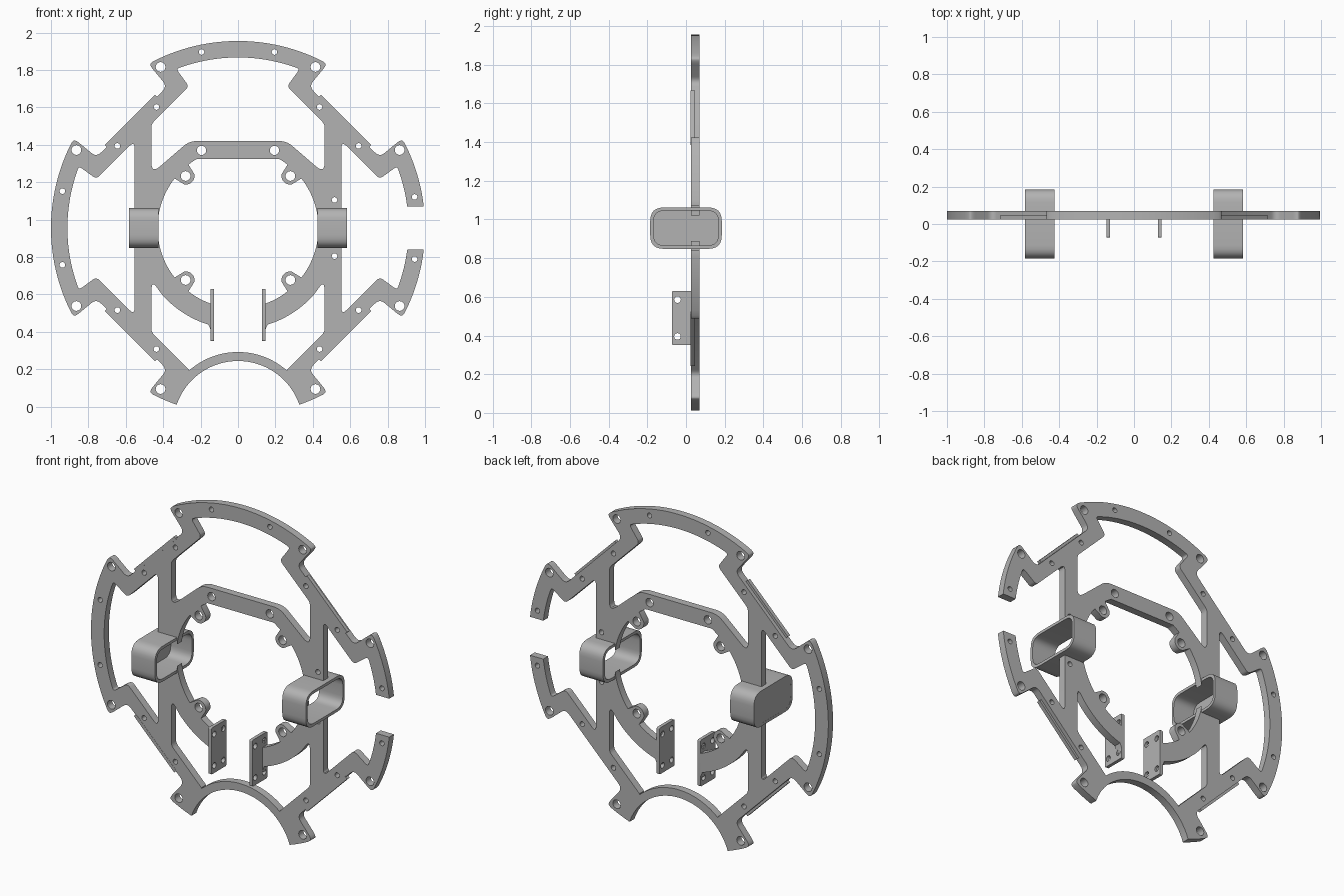
import bpy, bmesh
from math import sin, cos, radians, sqrt, pi
from mathutils import Matrix, Vector

old = bpy.data.objects.get("Cube")
if old:
    bpy.data.objects.remove(old, do_unlink=True)

grey = bpy.data.materials.new("plain grey")
grey.use_nodes = True
grey.diffuse_color = (0.45, 0.45, 0.45, 1)
grey.node_tree.nodes["Principled BSDF"].inputs["Base Color"].default_value = (0.45, 0.45, 0.45, 1)

MID = 0.955                      # height of the frame centre
PLATE_Y, PLATE_HALF = 0.0475, 0.0225


# ---- profile helpers: points are (x, height[, corner size]) ----
def arc(r, a, b, cz=0.0, step=2.0):
    n = max(2, int(abs(b - a) / step) + 1)
    return [(r * cos(radians(a + (b - a) * i / n)),
             cz + r * sin(radians(a + (b - a) * i / n))) for i in range(n + 1)]


def circle(x, z, r):
    return [(x + r * cos(2 * pi * i / 20), z + r * sin(2 * pi * i / 20)) for i in range(20)]


def flip(pts, sx, sz):
    """Mirror a path; one mirror also reverses it so it keeps its direction."""
    out = [(p[0] * sx, p[1] * sz, *p[2:]) for p in pts]
    return out[::-1] if sx * sz < 0 else out


def rounded(pts):
    """Round every corner that has a corner size, and drop doubled points."""
    out = []
    for i, p in enumerate(pts):
        c = Vector(p[:2])
        if len(p) < 3:
            new = [c]
        else:
            a, b = Vector(pts[i - 1][:2]), Vector(pts[(i + 1) % len(pts)][:2])
            s = c + (a - c).normalized() * min(p[2], (a - c).length * 0.48)
            e = c + (b - c).normalized() * min(p[2], (b - c).length * 0.48)
            new = [s * (1 - t) ** 2 + c * 2 * t * (1 - t) + e * t * t
                   for t in (k / 6 for k in range(7))]
        out += [v for v in new if not out or (v - out[-1]).length > 1e-4]
    if (out[0] - out[-1]).length < 1e-4:
        out.pop()
    return out


def box_path(w, h, r):
    return [(-w, -h, r), (w, -h, r), (w, h, r), (-w, h, r)]


def slab(name, loops, half, matrix):
    """Solid plate from an outline and its holes."""
    cu = bpy.data.curves.new(name, 'CURVE')
    cu.dimensions, cu.fill_mode, cu.extrude = '2D', 'BOTH', half
    for loop in loops:
        pts = rounded(loop)
        sp = cu.splines.new('POLY')
        sp.points.add(len(pts) - 1)
        for q, v in zip(sp.points, pts):
            q.co = (v.x, v.y, 0, 1)
        sp.use_cyclic_u = True
    tmp = bpy.data.objects.new(name + "_profile", cu)
    bpy.context.collection.objects.link(tmp)
    dg = bpy.context.evaluated_depsgraph_get()
    me = bpy.data.meshes.new_from_object(tmp.evaluated_get(dg))
    bpy.data.objects.remove(tmp, do_unlink=True)
    bm = bmesh.new()
    bm.from_mesh(me)
    bmesh.ops.remove_doubles(bm, verts=bm.verts, dist=1e-5)
    bm.transform(matrix)
    bmesh.ops.recalc_face_normals(bm, faces=bm.faces)
    bm.to_mesh(me)
    bm.free()
    me.name = name
    me.materials.clear()
    me.materials.append(grey)
    ob = bpy.data.objects.new(name, me)
    bpy.context.collection.objects.link(ob)
    return ob


def upright(y):                  # profile seen from the front
    return Matrix.Translation((0, y, MID)) @ Matrix.Rotation(pi / 2, 4, 'X')


def sideways(x, y, z):           # profile seen from the side
    return Matrix(((0, 0, 1, x), (1, 0, 0, y), (0, 1, 0, z), (0, 0, 0, 1)))


# ---- flat frame: outline ----
tab = [(.475, .873, .035), (.379, .757, .035), (.757, .379, .035), (.873, .475, .035)]
shoulder = arc(.912, 0, 19)[1:] + [(.85, .33, .02), (.757, .262, .025), (.553, .466, .04)]
open_side = (arc(1, 27, 6.7) + [(.993, .116), (.905, .116)] + arc(.912, 7.5, 19)
             + [(.85, .33, .02), (.757, .262, .025), (.553, .466, .04)])
outline = (arc(1, 117, 63) + tab + open_side + flip(open_side, 1, -1) + flip(tab, 1, -1)
           + arc(1, -63, -70.7) + arc(.347, 19.2, 160.8, -1.058) + arc(1, 250.7, 243)
           + flip(tab, -1, -1) + arc(1, 207, 153) + flip(tab, -1, 1))

# ---- flat frame: windows ----
half = arc(.912, 90, 71) + [(.33, .85, .02), (.262, .757, .025), (.463, .556, .02),
                            (.463, .29, .06), (.26, .465, .04)]
top_window = half + flip(half, -1, 1)
left_half = flip(shoulder, -1, 1)
side_window = left_half + flip(left_half, 1, -1)


def ring_radius(a):
    """Inner ring with a flat top and four round ears."""
    r = min(.43, .369 / sin(a)) if a > 0 else .43
    for ear in (-pi / 4, pi / 4):
        d, off = .394, a - ear
        k = .046 ** 2 - (d * sin(off)) ** 2
        if k > 0:
            r = min(r, d * cos(off) - sqrt(k))
    return r


angles = [radians(90 - 160 * i / 160) for i in range(161)]
half = ([(ring_radius(a) * cos(a), ring_radius(a) * sin(a)) for a in angles]
        + [(.14, -.37), (.14, -.56)] + arc(.54, -73, -41)
        + [(.463, -.278, .06), (.463, -.556, .02), (.262, -.757)] + arc(.395, 48.5, 90, -1.058))
centre_window = half + flip(half, -1, 1)

# ---- flat frame: bolt holes ----
holes = []
for sx in (-1, 1):
    for sz in (-1, 1):
        for x, z, r in ((.414, .861, .026), (.864, .417, .026), (.436, .647, .015),
                        (.645, .439, .015), (.28, .278, .026)):
            holes.append(circle(x * sx, z * sz, r))
    holes += [circle(.195 * sx, .941, .015), circle(.195 * sx, .415, .025),
              circle(.944, .166 * sx, .015), circle(-.939, .197 * sx, .015),
              circle(.516, .15 * sx, .015)]

frame = slab("frame_plate", [outline, top_window, side_window, centre_window] + holes,
             PLATE_HALF, upright(PLATE_Y))

# ---- clear the frame away inside the two sleeves ----
for sx in (-1, 1):
    cutter = slab("sleeve_cutter", [box_path(.08, .095, .01)], .2,
                  upright(0) @ Matrix.Translation((.505 * sx, 0, 0)))
    cutter.hide_render = True
    mod = frame.modifiers.new("sleeve_opening", 'BOOLEAN')
    mod.operation, mod.object, mod.solver = 'DIFFERENCE', cutter, 'EXACT'
    cut = bpy.data.meshes.new_from_object(
        frame.evaluated_get(bpy.context.evaluated_depsgraph_get()))
    frame.modifiers.clear()
    frame.data = cut
    bpy.data.objects.remove(cutter, do_unlink=True)

parts = [frame]

# ---- lap strips on the diagonal arms ----
for sx in (-1, 1):
    for sz in (-1, 1):
        spin = Matrix.Rotation(-sx * sz * pi / 4, 4, 'Z')
        place = upright(.0355) @ Matrix.Translation((.543 * sx, .543 * sz, 0)) @ spin
        strip = [(-.19, .03 * sz), (.19, .03 * sz), (.19, .05 * sz), (-.19, .05 * sz)]
        parts.append(slab("arm_lap_strip", [strip], .0115, place))

# ---- sleeves: left one is open, right one has an outer end wall ----
for side, sx in (("left", 1), ("right", -1)):
    parts.append(slab(side + "_sleeve", [box_path(.185, .107, .07), box_path(.168, .09, .058)],
                      .079, sideways(.504 * sx, 0, MID)))
parts.append(slab("right_sleeve_end", [box_path(.18, .102, .066)], .008,
                  sideways(-.5745, 0, MID)))

# ---- bolted flanges on the lower ring ends ----
for side, sx in (("left", 1), ("right", -1)):
    bolts = [circle(y, z, .017) for y in (-.043, .043) for z in (-.095, .095)]
    parts.append(slab(side + "_flange", [box_path(.071, .14, .008)] + bolts, .01,
                      sideways(.137 * sx, -.001, .49)))

# ---- smooth the rounded walls, keep edges sharp ----
bpy.ops.object.select_all(action='DESELECT')
for ob in parts:
    ob.select_set(True)
bpy.context.view_layer.objects.active = frame
bpy.ops.object.shade_smooth_by_angle(angle=radians(30))
